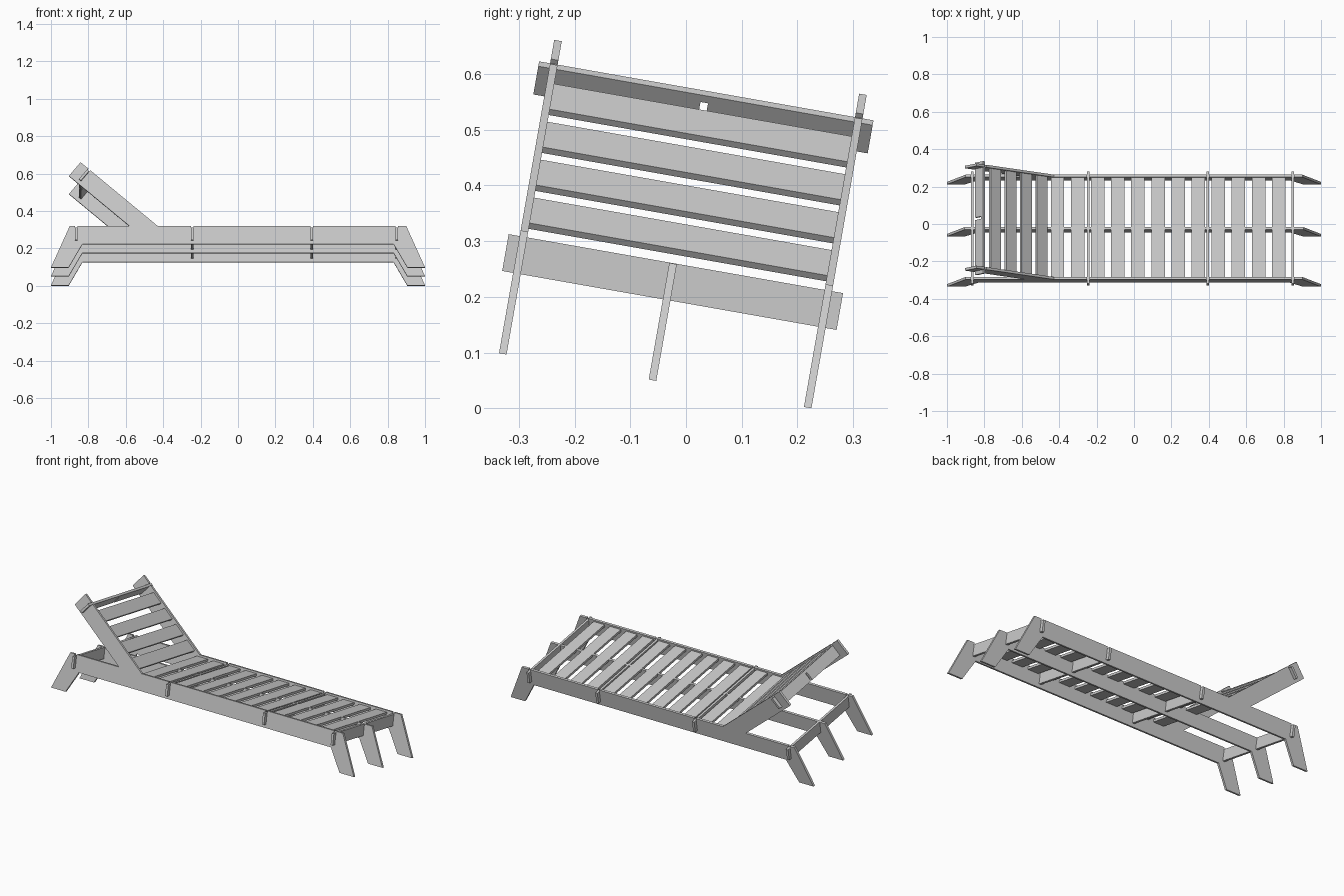
import bpy, bmesh
from math import radians, sin, cos
from mathutils import Matrix, Vector

cube = bpy.data.objects.get("Cube")
if cube:
    bpy.data.objects.remove(cube)

# One plain grey material
grey = bpy.data.materials.new("light_grey")
grey.use_nodes = True
grey.diffuse_color = (0.6, 0.6, 0.6, 1)
grey.node_tree.nodes["Principled BSDF"].inputs["Base Color"].default_value = (0.6, 0.6, 0.6, 1)

# Shared sizes
T = 0.0137            # board thickness
TOP = 0.2235          # top of the side frames
RAIL = 0.097          # rail depth
RECESS = 0.0103       # cross boards sit this far below the rail edge
BEAM = 0.067          # cross beam depth
BEAM_LEN = 0.609
SIDE = 0.2777         # side frame offset
ANGLE = radians(40)   # backrest slope
HINGE = -0.428        # where the backrest leaves the rail
BACK_LEN = 0.54
HEAD = 0.479          # head beam position along the backrest
BEAMS = {"head_end": -0.864, "middle_head": -0.244, "middle_foot": 0.395, "foot_end": 0.849}

# The whole lounger leans sideways; seat and backrest have their own frames
lean = Matrix.Translation((0, -0.0552, 0.0494)) @ Matrix.Rotation(radians(-10), 4, 'X')
seat = lean @ Matrix.Translation((0, 0, TOP))
back = lean @ Matrix.Translation((HINGE, 0, TOP)) @ Matrix.Rotation(ANGLE, 4, 'Y')
upright = Matrix.Rotation(radians(90), 4, 'X')


def prism(name, outline, depth, frame):
    """Flat outline in the frame's XY plane, extruded evenly along its Z."""
    bm = bmesh.new()
    face = bm.faces.new([bm.verts.new((x, y, -depth / 2)) for x, y in outline])
    out = bmesh.ops.extrude_face_region(bm, geom=[face])
    moved = [g for g in out["geom"] if isinstance(g, bmesh.types.BMVert)]
    bmesh.ops.translate(bm, verts=moved, vec=Vector((0, 0, depth)))
    bmesh.ops.recalc_face_normals(bm, faces=bm.faces)
    mesh = bpy.data.meshes.new(name)
    bm.to_mesh(mesh)
    bm.free()
    mesh.materials.append(grey)
    obj = bpy.data.objects.new(name, mesh)
    obj.matrix_world = frame
    bpy.context.collection.objects.link(obj)
    return obj


def board(name, x, width, height, length, frame):
    """Cross board with its top recessed below the frame's plane."""
    l, r, t, b = x - width / 2, x + width / 2, -RECESS, -RECESS - height
    return prism(name, [(l, b), (r, b), (r, t), (l, t)], length, frame @ upright)


def slot(x):
    """Open slot in a top edge, listed right to left."""
    h = T / 2
    return [(x + h, 0), (x + h, -RECESS), (x - h, -RECESS), (x - h, 0)]


def on_back(p):
    """Backrest coordinates to side frame coordinates."""
    x, z = p
    return (HINGE + x * cos(ANGLE) + z * sin(ANGLE), TOP - x * sin(ANGLE) + z * cos(ANGLE))


# Feet and lower edge shared by all three long frames
base = [(-1, 0), (-0.905, 0), (-0.832, TOP - RAIL), (0.832, TOP - RAIL), (0.905, 0), (1, 0)]

# Side frames: legs, rail and sloping backrest arm in one piece
top_edge = [(0.9, TOP)]
for x in sorted(BEAMS.values(), reverse=True)[:3]:
    top_edge += [(px, pz + TOP) for px, pz in slot(x)]
arm = [(0, 0)] + slot(-HEAD) + [(-BACK_LEN, 0), (-BACK_LEN, -RAIL)]
arm = [on_back(p) for p in arm] + [(HINGE - RAIL / sin(ANGLE), TOP)]
head_slot = [(px, pz + TOP) for px, pz in slot(BEAMS["head_end"])]
side_outline = base + top_edge + arm + head_slot + [(-0.9, TOP)]
for name, y in (("right_side_frame", -SIDE), ("left_side_frame", SIDE)):
    prism(name, side_outline, T, lean @ Matrix.Translation((0, y, 0)) @ upright)

# Middle frame, slightly lower and without a backrest arm
low = TOP - RECESS - 0.0007
prism("middle_frame", base + [(0.905, low), (-0.905, low)], T,
      lean @ Matrix.Translation((0, -0.005, 0)) @ upright)

# Cross beams through the rails
for name, x in BEAMS.items():
    board(name + "_beam", x, T, BEAM, BEAM_LEN, seat)

# Head beam with a notch in its lower edge
half, bottom, notch = BEAM_LEN / 2, -RECESS - BEAM, -RECESS - 0.0165
head_outline = [(-half, bottom), (-T / 2, bottom), (-T / 2, notch), (T / 2, notch),
                (T / 2, bottom), (half, bottom), (half, -RECESS), (-half, -RECESS)]
prism("head_beam", head_outline, T, back @ Matrix.Translation((-HEAD, 0, 0))
      @ Matrix.Rotation(radians(90), 4, 'Z') @ upright)

# Slats between the side frames
SLAT, STEP, SPAN = 0.072, 0.1075, 2 * SIDE - T
for i in range(12):
    board(f"seat_slat_{i + 1}", -0.409 + STEP * i, SLAT, T, SPAN, seat)
for i in range(4):
    board(f"back_slat_{i + 1}", -0.073 - STEP * i, SLAT, T, SPAN, back)
